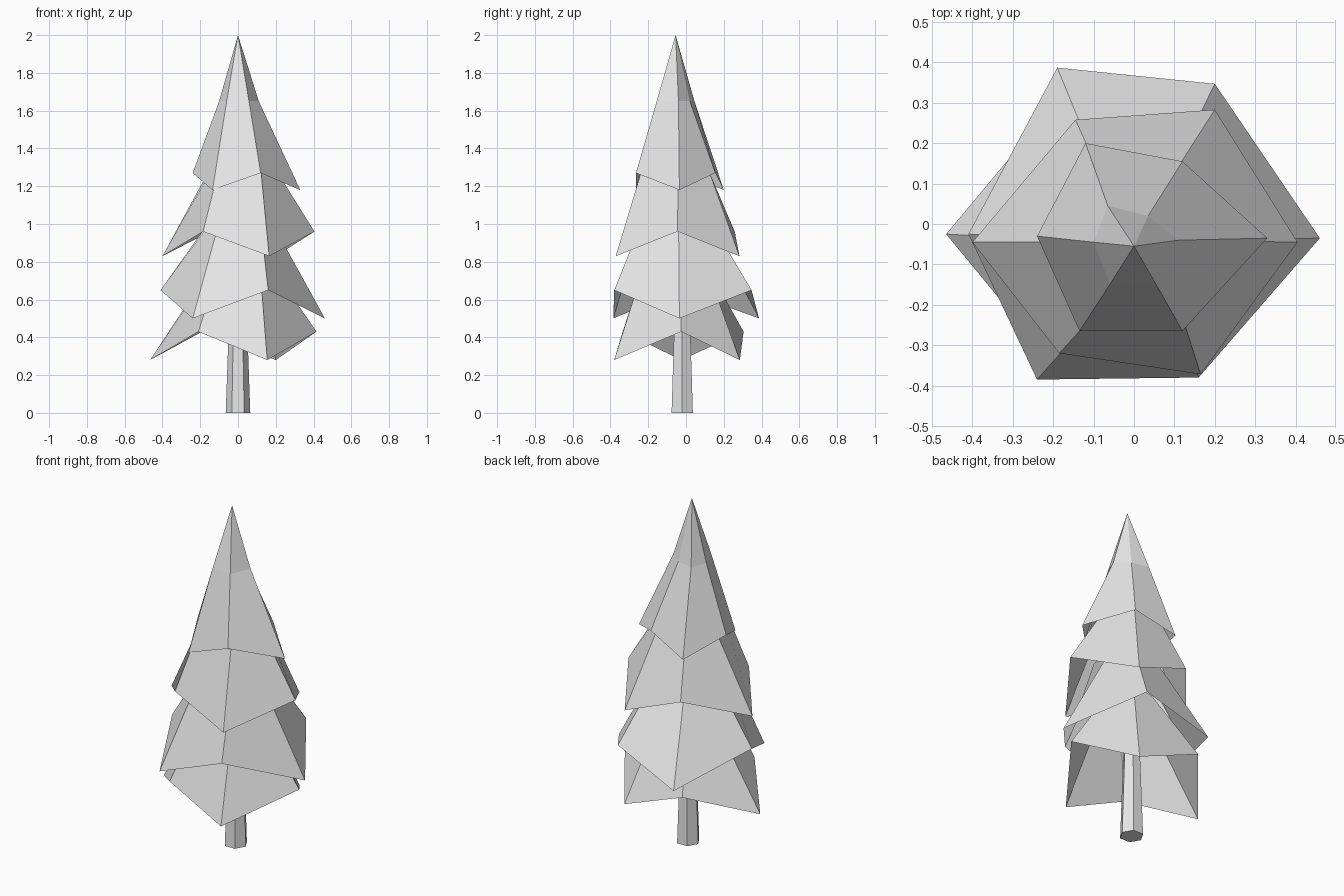
import bpy
import bmesh
import math

cube = bpy.data.objects.get("Cube")
if cube:
    bpy.data.objects.remove(cube, do_unlink=True)

grey = bpy.data.materials.new("plain_grey")
grey.use_nodes = True
grey.diffuse_color = (0.8, 0.8, 0.8, 1)
grey.node_tree.nodes["Principled BSDF"].inputs["Base Color"].default_value = (0.8, 0.8, 0.8, 1)


def loft(name, rings, tip=None, open_bottom=True):
    """Skin a stack of rings, ending in a tip or a flat cap."""
    bm = bmesh.new()
    loops = [[bm.verts.new(p) for p in ring] for ring in rings]
    for low, high in zip(loops, loops[1:]):
        for i in range(len(low)):
            j = (i + 1) % len(low)
            bm.faces.new((low[i], low[j], high[j], high[i]))
    top = loops[-1]
    if tip:
        apex = bm.verts.new(tip)
        for i in range(len(top)):
            bm.faces.new((top[i], top[(i + 1) % len(top)], apex))
    else:
        bm.faces.new(top)
    if not open_bottom:
        bm.faces.new(loops[0][::-1])
    mesh = bpy.data.meshes.new(name)
    bm.to_mesh(mesh)
    bm.free()
    mesh.materials.append(grey)
    obj = bpy.data.objects.new(name, mesh)
    bpy.context.collection.objects.link(obj)
    return obj


def rim(points, z_even, z_odd):
    """Zigzag rim: alternate corners hang lower."""
    return [(x, y, z_odd if i % 2 else z_even) for i, (x, y) in enumerate(points)]


# Corners run counter-clockwise from the left side (+x)
neck = [(0.13, -0.04), (0.07, 0.08), (-0.06, 0.07),
        (-0.09, -0.045), (-0.075, -0.2), (0.11, -0.2)]

# Branch tiers, open underneath
top_rim = [(0.33, -0.035), (0.12, 0.155), (-0.12, 0.2),
           (-0.24, -0.03), (-0.135, -0.265), (0.12, -0.265)]
top_neck = [(0.11, -0.04), (0.035, 0.02), (-0.065, 0.045),
            (-0.1, -0.045), (-0.06, -0.15), (0.058, -0.155)]
loft("top_branches", [rim(top_rim, 1.18, 1.27), rim(top_neck, 1.65, 1.65)],
     tip=(0, -0.055, 2))

upper_rim = [(0.405, -0.045), (0.2, 0.283), (-0.145, 0.258),
             (-0.4, -0.045), (-0.185, -0.32), (0.165, -0.372)]
loft("upper_branches", [rim(upper_rim, 0.96, 0.83), rim(neck, 1.4, 1.4)])

middle_rim = [(0.46, -0.035), (0.2, 0.347), (-0.19, 0.387),
              (-0.41, -0.025), (-0.24, -0.385), (0.16, -0.38)]
loft("middle_branches", [rim(middle_rim, 0.5, 0.65), rim(neck, 1.1, 1.1)])

lower_rim = [(0.415, -0.025), (0.2, 0.285), (-0.19, 0.305),
             (-0.465, -0.025), (-0.21, -0.335), (0.155, -0.38)]
loft("lower_branches", [rim(lower_rim, 0.43, 0.28), rim(neck, 0.85, 0.85)])


# Tapered six-sided trunk
def trunk_ring(radius, z):
    return [(radius * math.cos(math.tau * i / 6), radius * math.sin(math.tau * i / 6) - 0.02, z)
            for i in range(6)]


loft("trunk", [trunk_ring(0.065, 0), trunk_ring(0.035, 0.85)], open_bottom=False)
